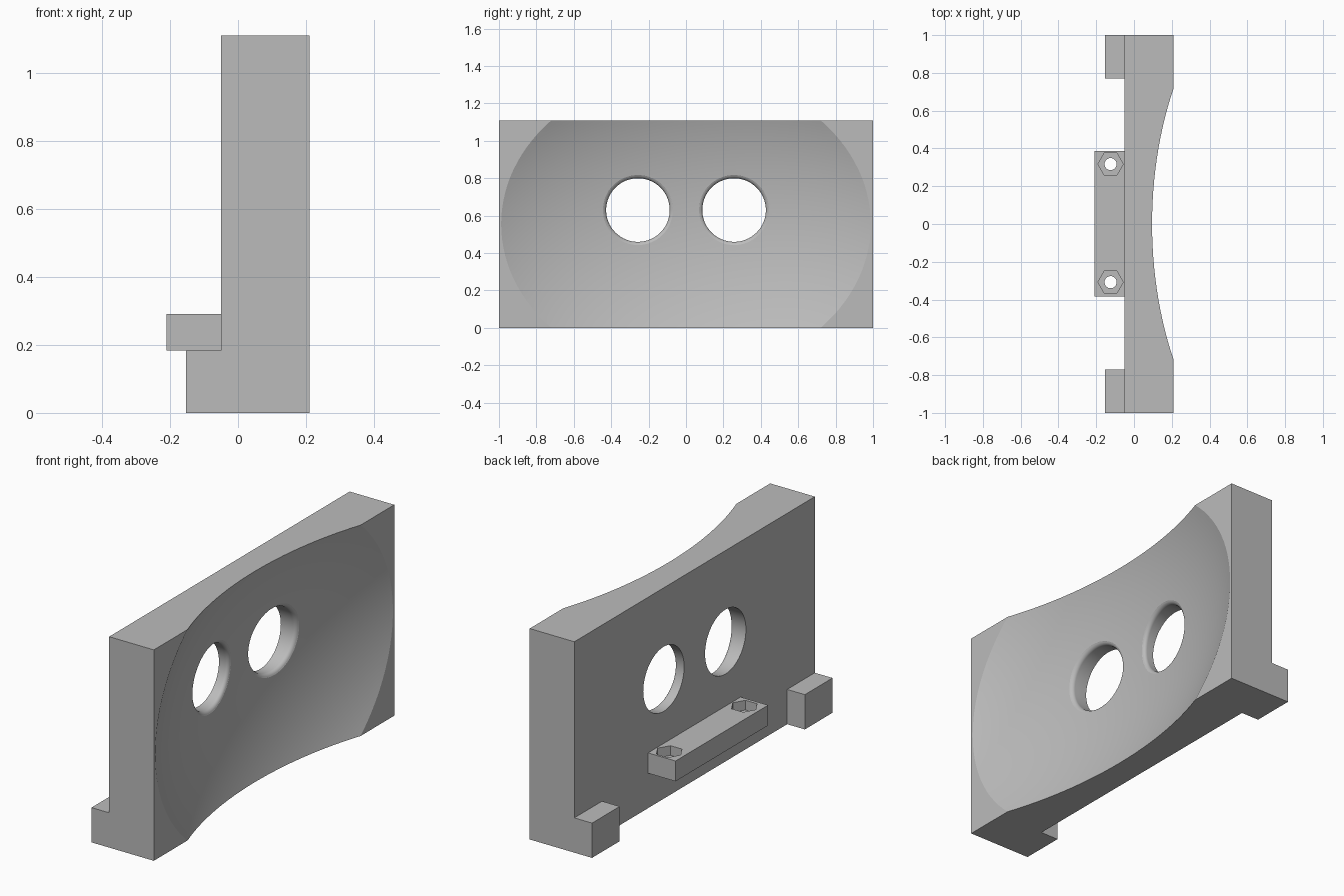
import bpy, bmesh
from math import sin, cos, pi, radians, sqrt

cube = bpy.data.objects.get("Cube")
if cube:
    bpy.data.objects.remove(cube, do_unlink=True)

grey = bpy.data.materials.new("plain grey")
grey.use_nodes = True
grey.diffuse_color = (0.5, 0.5, 0.5, 1)
grey.node_tree.nodes["Principled BSDF"].inputs["Base Color"].default_value = (0.5, 0.5, 0.5, 1)


def make(name, bm):
    bmesh.ops.recalc_face_normals(bm, faces=bm.faces)
    mesh = bpy.data.meshes.new(name)
    bm.to_mesh(mesh)
    bm.free()
    mesh.materials.append(grey)
    obj = bpy.data.objects.new(name, mesh)
    bpy.context.collection.objects.link(obj)
    return obj


def box(name, low, high):
    bm = bmesh.new()
    bmesh.ops.create_cube(bm, size=1)
    for v in bm.verts:
        v.co = [(a + b) / 2 + c * (b - a) for a, b, c in zip(low, high, v.co)]
    return make(name, bm)


def lofted(name, rings):
    """Closed solid through a list of equal-length vertex rings."""
    bm = bmesh.new()
    loops = [[bm.verts.new(p) for p in ring] for ring in rings]
    n = len(loops[0])
    for a, b in zip(loops, loops[1:]):
        for i in range(n):
            j = (i + 1) % n
            bm.faces.new((a[i], a[j], b[j], b[i]))
    bm.faces.new(loops[0])
    bm.faces.new(loops[-1])
    return make(name, bm)


def prism(name, x, y, z0, z1, radius, sides):
    circle = [(x + radius * cos(2 * pi * i / sides), y + radius * sin(2 * pi * i / sides))
              for i in range(sides)]
    return lofted(name, [[(px, py, z) for px, py in circle] for z in (z0, z1)])


def combine(target, tool, operation):
    mod = target.modifiers.new(operation.lower(), 'BOOLEAN')
    mod.operation, mod.object, mod.solver = operation, tool, 'EXACT'
    bpy.context.view_layer.objects.active = target
    bpy.ops.object.modifier_apply(modifier=mod.name)
    bpy.data.objects.remove(tool, do_unlink=True)


# Ellipsoid that hollows the +x face
HOLLOW = (1.0, 1.63, 1.335)
CENTRE_X, MID_Z = 1.005, 0.555


def hollow_x(y, z):
    return CENTRE_X - HOLLOW[0] * sqrt(1 - (y / HOLLOW[1]) ** 2 - ((z - MID_Z) / HOLLOW[2]) ** 2)


# Upright plate with two feet at the back
plate = box("plate", (-0.05, -1, 0), (0.21, 1, 1.11))
for low, high in ((-1, -0.77), (0.77, 1)):
    combine(plate, box("foot", (-0.153, low, 0), (-0.05, high, 0.183)), 'UNION')

# Shallow concave face
bm = bmesh.new()
bmesh.ops.create_uvsphere(bm, u_segments=160, v_segments=100, radius=1)
for v in bm.verts:
    v.co = (CENTRE_X + v.co.x * HOLLOW[0], v.co.y * HOLLOW[1], MID_Z + v.co.z * HOLLOW[2])
combine(plate, make("hollow_cutter", bm), 'DIFFERENCE')

# Round holes whose rims roll over into the hollow
HOLE_R, HOLE_Z, FILLET, SIDES, STEPS = 0.17, 0.63, 0.02, 64, 8


def hole_ring(y, radius, lift=None, x=None):
    ring = []
    for i in range(SIDES):
        a = 2 * pi * i / SIDES
        py, pz = y + radius * cos(a), HOLE_Z + radius * sin(a)
        ring.append((hollow_x(py, pz) + lift if x is None else x, py, pz))
    return ring


for y in (-0.257, 0.257):
    rings = [hole_ring(y, HOLE_R, x=-0.3)]
    for k in range(STEPS):
        t = pi / 2 * k / STEPS
        rings.append(hole_ring(y, HOLE_R + FILLET * (1 - cos(t)), lift=FILLET * (sin(t) - 1)))
    rings.append(hole_ring(y, HOLE_R + FILLET, lift=0.002))
    rings.append(hole_ring(y, HOLE_R + FILLET, x=0.4))
    combine(plate, lofted("hole_cutter", rings), 'DIFFERENCE')

# Mounting bar with hexagonal nut pockets and bolt holes
bar = box("mounting_bar", (-0.21, -0.383, 0.184), (-0.05, 0.387, 0.291))
for y in (-0.308, 0.317):
    combine(bar, prism("pocket_cutter", -0.124, y, 0.24, 0.4, 0.067, 6), 'DIFFERENCE')
    combine(bar, prism("bolt_cutter", -0.124, y, 0.1, 0.4, 0.032, 32), 'DIFFERENCE')

# Smooth only the gentle curves
for obj in (plate, bar):
    bpy.ops.object.select_all(action='DESELECT')
    obj.select_set(True)
    bpy.context.view_layer.objects.active = obj
    bpy.ops.object.shade_smooth_by_angle(angle=radians(14))
